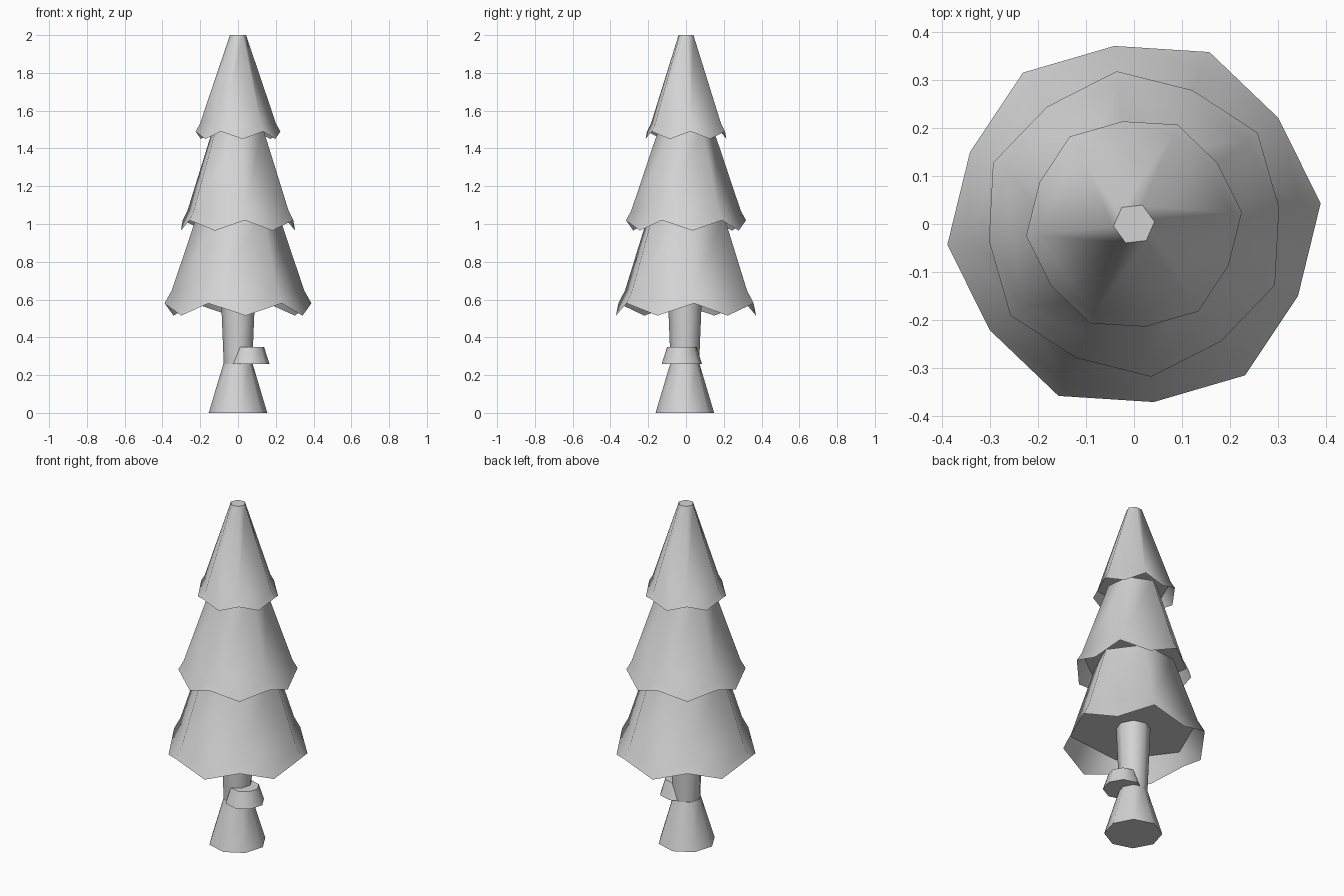
import bpy
import bmesh
from math import cos, sin, pi, radians

cube = bpy.data.objects.get("Cube")
if cube:
    bpy.data.objects.remove(cube)

GREY = (0.65, 0.65, 0.65, 1)
mat = bpy.data.materials.new("plain grey")
mat.use_nodes = True
mat.diffuse_color = GREY
mat.node_tree.nodes["Principled BSDF"].inputs["Base Color"].default_value = GREY


def ring(bm, n, r, z, turn, centre=(0, 0)):
    """One horizontal polygon of vertices."""
    return [bm.verts.new((centre[0] + r * cos(turn + 2 * pi * i / n),
                          centre[1] + r * sin(turn + 2 * pi * i / n), z)) for i in range(n)]


def bridge(bm, low, high):
    n = len(low)
    for i in range(n):
        j = (i + 1) % n
        bm.faces.new((low[i], low[j], high[j], high[i]))


def finish(bm, name, angle):
    mesh = bpy.data.meshes.new(name)
    bm.to_mesh(mesh)
    bm.free()
    mesh.materials.append(mat)
    obj = bpy.data.objects.new(name, mesh)
    bpy.context.collection.objects.link(obj)
    bpy.ops.object.select_all(action='DESELECT')
    obj.select_set(True)
    bpy.context.view_layer.objects.active = obj
    bpy.ops.object.shade_smooth_by_angle(angle=radians(angle))


def frustum(name, sides, r0, z0, r1, z1, turn, centre):
    bm = bmesh.new()
    low = ring(bm, sides, r0, z0, turn, centre)
    high = ring(bm, sides, r1, z1, turn, centre)
    bridge(bm, low, high)
    bm.faces.new(low[::-1])
    bm.faces.new(high)
    finish(bm, name, 50)


def tier(name, turn, hem, top, notch, tip):
    """Six-sided cone with a zigzag skirt; each pair is (radius, height)."""
    bm = bmesh.new()
    turn = radians(turn)
    body = ring(bm, 6, *hem, turn)
    peak = ring(bm, 6, *top, turn)
    bridge(bm, body, peak)
    bm.faces.new(peak)
    # underside has its own vertices so it stays flat
    bm.faces.new(ring(bm, 6, *hem, turn)[::-1])
    # skirt: notches below the corners, tips below the sides
    notches = ring(bm, 6, *notch, turn)
    tips = ring(bm, 6, *tip, turn + pi / 6)
    for i in range(6):
        j = (i + 1) % 6
        bm.faces.new((body[i], notches[i], tips[i]))
        bm.faces.new((body[i], tips[i], body[j]))
        bm.faces.new((body[j], tips[i], notches[j]))
    finish(bm, name, 62)


# Foliage
tier("lower_foliage", 6.3, (0.352, 0.65), (0.217, 1.05), (0.391, 0.58), (0.373, 0.515))
tier("middle_foliage", 36.5, (0.292, 1.07), (0.143, 1.51), (0.32, 1.02), (0.304, 0.965))
tier("upper_foliage", 6.3, (0.203, 1.53), (0.043, 2.0), (0.226, 1.49), (0.215, 1.45))

# Trunk and the shelf fungus on its side
frustum("root_flare", 8, 0.156, 0, 0.078, 0.26, radians(6), (0, -0.006))
frustum("trunk", 8, 0.076, 0.26, 0.092, 0.65, radians(6), (0, -0.006))
frustum("shelf_fungus", 8, 0.107, 0.26, 0.078, 0.35, radians(6), (0.06, -0.022))
